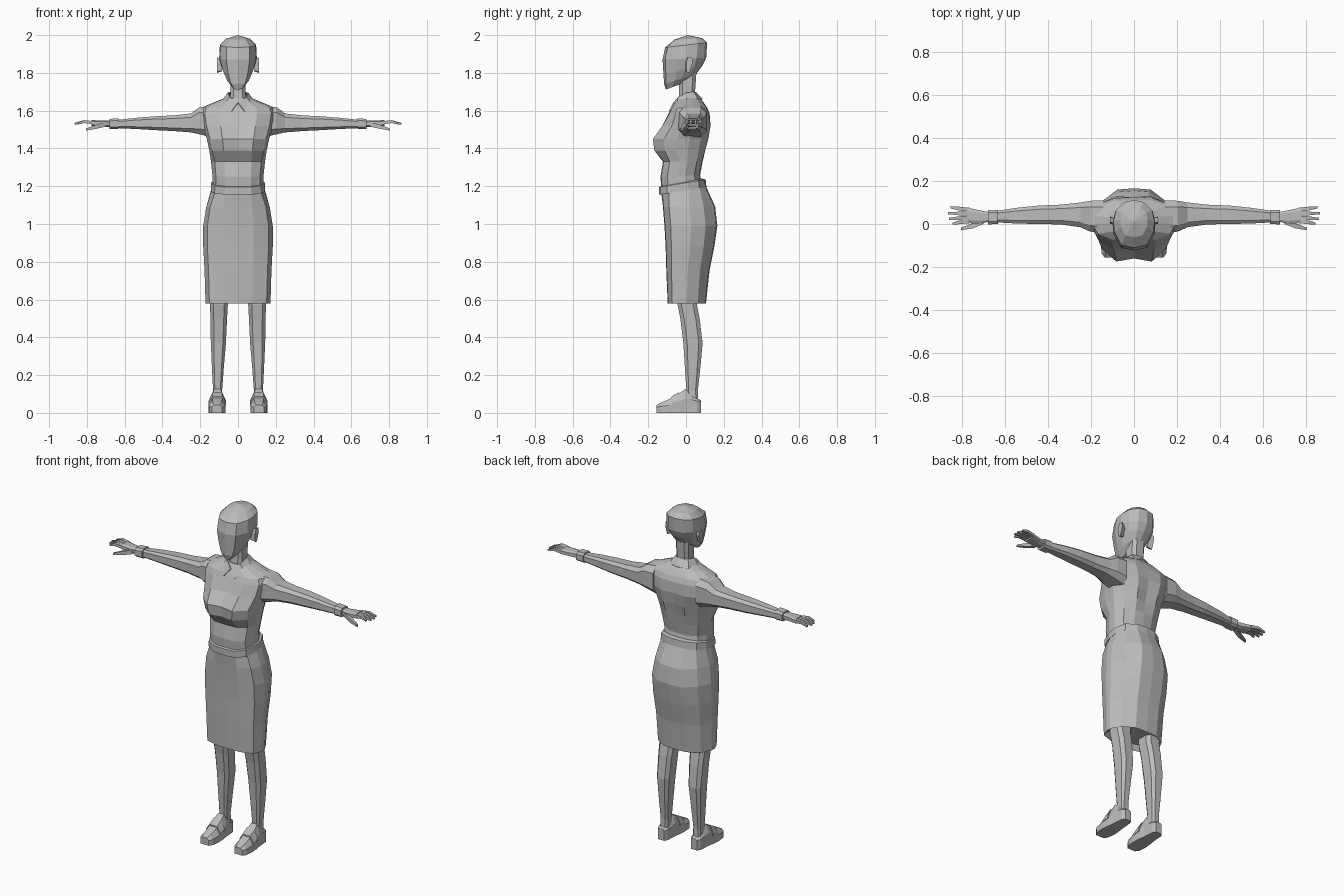
import bpy, bmesh, math
from mathutils import Vector

grey = bpy.data.materials.new("plain grey")
grey.diffuse_color = (0.5, 0.5, 0.5, 1)


def finish(name, bm, mirror=False, thick=0):
    bmesh.ops.recalc_face_normals(bm, faces=bm.faces)
    me = bpy.data.meshes.new(name)
    bm.to_mesh(me)
    bm.free()
    me.materials.append(grey)
    ob = bpy.data.objects.new(name, me)
    bpy.context.collection.objects.link(ob)
    if mirror:
        ob.modifiers.new("mirror", 'MIRROR').use_clip = True
    if thick:
        ob.modifiers.new("thickness", 'SOLIDIFY').thickness = thick
    return ob


def skin(bm, rings, tip=None):
    """Bridge rings of points; close both ends, the last one to a tip if given."""
    rows = [[bm.verts.new(p) for p in r] for r in rings]
    n = len(rows[0])
    for a, b in zip(rows, rows[1:]):
        for i in range(n):
            j = (i + 1) % n
            bm.faces.new((a[i], a[j], b[j], b[i]))
    bm.faces.new(rows[0])
    if tip:
        t = bm.verts.new(tip)
        for i in range(n):
            bm.faces.new((rows[-1][i], rows[-1][(i + 1) % n], t))
    else:
        bm.faces.new(rows[-1])


def loft(name, rings, mirror=False, tip=None):
    bm = bmesh.new()
    skin(bm, rings, tip)
    return finish(name, bm, mirror)


def ring(half, z, hw, yf, yb, tilt=0):
    """Horizontal section: half holds (width share, front-to-back share)."""
    full = half + [(-u, v) for u, v in reversed(half) if u]
    return [(u * hw, yf + v * (yb - yf), z + tilt * v) for u, v in full]


def octagon(a0, a1, b0, b1):
    ca, cb, ra, rb = (a0 + a1) / 2, (b0 + b1) / 2, (a1 - a0) / 2, (b1 - b0) / 2
    k = 0.6
    return [(ca + s * ra, cb + t * rb) for s, t in
            ((k, -1), (1, -k), (1, k), (k, 1), (-k, 1), (-1, k), (-1, -k), (-k, -1))]


# Sections of the body, front middle to back middle
BUST = [(0, .05), (.5, 0), (.9, .2), (1, .42), (1, .66), (.82, .87), (.42, 1), (0, .97)]
WAIST = [(0, 0), (.5, .02), (.86, .17), (1, .42), (1, .62), (.82, .85), (.42, .98), (0, 1)]
SKIRT = [(0, 0), (.45, .01), (.88, .12), (1, .36), (1, .5), (.82, .78), (.42, .98), (0, 1)]
HEAD = [(0, 0), (.62, .06), (.95, .33), (1, .55), (.88, .78), (.5, .95), (0, 1)]

# Blouse
loft("blouse", [
    ring(WAIST, 1.18, .135, -.13, .085, .03),
    ring(WAIST, 1.25, .135, -.135, .075, .01),
    ring(WAIST, 1.33, .143, -.122, .088),
    ring(BUST, 1.39, .152, -.168, .102),
    ring(BUST, 1.45, .165, -.175, .118),
    ring(BUST, 1.52, .185, -.125, .130),
    ring(WAIST, 1.585, .205, -.092, .125),
    ring(WAIST, 1.615, .195, -.078, .113),
    ring(WAIST, 1.640, .125, -.062, .09, .008),
    ring(WAIST, 1.665, .060, -.045, .06, .01)])

# Waistband
loft("waistband", [
    ring(WAIST, 1.155, .144, -.142, .108, .04),
    ring(WAIST, 1.195, .142, -.143, .104, .04),
    ring(WAIST, 1.200, .132, -.128, .085, .04)])

# Skirt with a recessed underside
loft("skirt", [
    ring(SKIRT, .61, .150, -.080, .088),
    ring(SKIRT, .58, .172, -.097, .106),
    ring(SKIRT, .75, .177, -.104, .124),
    ring(SKIRT, .88, .184, -.108, .150),
    ring(SKIRT, .99, .184, -.114, .166),
    ring(SKIRT, 1.09, .168, -.122, .155),
    ring(WAIST, 1.16, .142, -.130, .108, .035)])

# Neck
loft("neck", [[(x, y, z) for x, y in octagon(-w, w, f, b)] for z, w, f, b in (
    (1.62, .045, -.045, .055), (1.70, .040, -.036, .048), (1.80, .042, -.036, .055))])

# Head
loft("head", [
    ring(HEAD, 1.712, .032, -.106, -.005, .038),
    ring(HEAD, 1.740, .060, -.116, .055, .055),
    ring(HEAD, 1.790, .082, -.119, .088, .05),
    ring(HEAD, 1.870, .100, -.124, .107, .01),
    ring(HEAD, 1.935, .096, -.111, .112, .025),
    ring(HEAD, 1.976, .064, -.062, .086, .008)], tip=(0, .01, 2.0))

# Ears
loft("ears", [[(x, cy + y * s, 1.84 + z * s) for y, z in
               ((-.012, -.035), (.004, -.04), (.022, .015), (.018, .04), (-.004, .042), (-.014, .015))]
              for x, cy, s in ((.085, .008, .8), (.112, .014, 1))], mirror=True)

# Collar: folded band with a point either side of the front opening
upper = [(0, .052, 1.70), (.042, .04, 1.70), (.055, 0, 1.695), (.044, -.042, 1.672), (.002, -.068, 1.642)]
lower = [(0, .088, 1.662), (.066, .068, 1.657), (.086, .01, 1.652), (.076, -.05, 1.632), (.034, -.09, 1.598)]
bm = bmesh.new()
u, l = [[bm.verts.new(p) for p in row] for row in (upper, lower)]
for i in range(4):
    bm.faces.new((u[i], u[i + 1], l[i + 1], l[i]))
finish("collar", bm, True, .008)

# Arms: x, front, back, bottom, top
def across(rows):
    return [[(x, y, z) for y, z in octagon(*r)] for x, *r in rows]


loft("arms", across([
    (.14, -.045, .110, 1.46, 1.625), (.205, -.035, .108, 1.475, 1.618),
    (.25, -.015, .100, 1.485, 1.585), (.34, -.002, .090, 1.492, 1.575),
    (.44, .000, .086, 1.497, 1.570), (.54, .002, .076, 1.503, 1.562),
    (.65, .008, .060, 1.508, 1.550)]), mirror=True)

# Cuffs
loft("cuffs", across([
    (.632, .000, .066, 1.502, 1.560), (.680, -.002, .066, 1.504, 1.556)]), mirror=True)

# Hands
loft("palms", across([
    (.67, .012, .055, 1.514, 1.548), (.71, .002, .062, 1.515, 1.548),
    (.775, .004, .076, 1.520, 1.550)]), mirror=True)

# Fingers and thumb as bent tapered bars
def bar(bm, pts, radii):
    rings = []
    for p, r in zip(pts, radii):
        rings.append([(p[0], p[1] + a * r, p[2] + b * r) for a, b in
                      ((-1, -.9), (1, -.9), (1, .9), (-1, .9))])
    skin(bm, rings)


bm = bmesh.new()
for y0, y1, tip in ((.013, .002, .845), (.030, .024, .862), (.048, .050, .865), (.066, .078, .855)):
    bar(bm, [(.765, y0, 1.536), (.815, (y0 + y1) / 2, 1.542), (tip, y1, 1.531)], (.0095, .0085, .005))
bar(bm, [(.70, .014, 1.528), (.75, -.008, 1.515), (.805, -.023, 1.500)], (.014, .012, .006))
finish("fingers", bm, True)

# Legs: height, inner, outer, front, back
loft("legs", [[(x, y, z) for x, y in octagon(*r)] for z, *r in (
    (.05, .082, .134, .005, .065), (.12, .084, .132, .002, .063),
    (.24, .075, .138, -.006, .076), (.37, .064, .144, -.014, .088),
    (.50, .058, .146, -.030, .072), (.57, .054, .148, -.044, .058),
    (.70, .050, .150, -.050, .060))], mirror=True)

# Shoes: sections from toe to heel as y, inner, outer, side height, top height
def shoe_ring(y, x0, x1, side, top, low=0):
    c, w = (x0 + x1) / 2, (x1 - x0) / 2
    return [(x0, y, low), (x0, y, side), (c - .55 * w, y, top),
            (c + .55 * w, y, top), (x1, y, side), (x1, y, low)]


loft("shoes", [shoe_ring(*r) for r in (
    (-.155, .085, .138, .030, .042), (-.135, .071, .151, .034, .054),
    (-.090, .065, .155, .040, .072), (-.040, .068, .151, .055, .100),
    (-.004, .074, .145, .078, .127), (.030, .076, .142, .070, .098),
    (.062, .078, .140, .062, .075), (.080, .088, .128, .060, .066))], mirror=True)

# Shoe straps
loft("shoe_straps", [shoe_ring(*r) for r in (
    (-.078, .063, .156, .052, .086, .04), (-.036, .064, .155, .066, .110, .05))], mirror=True)
